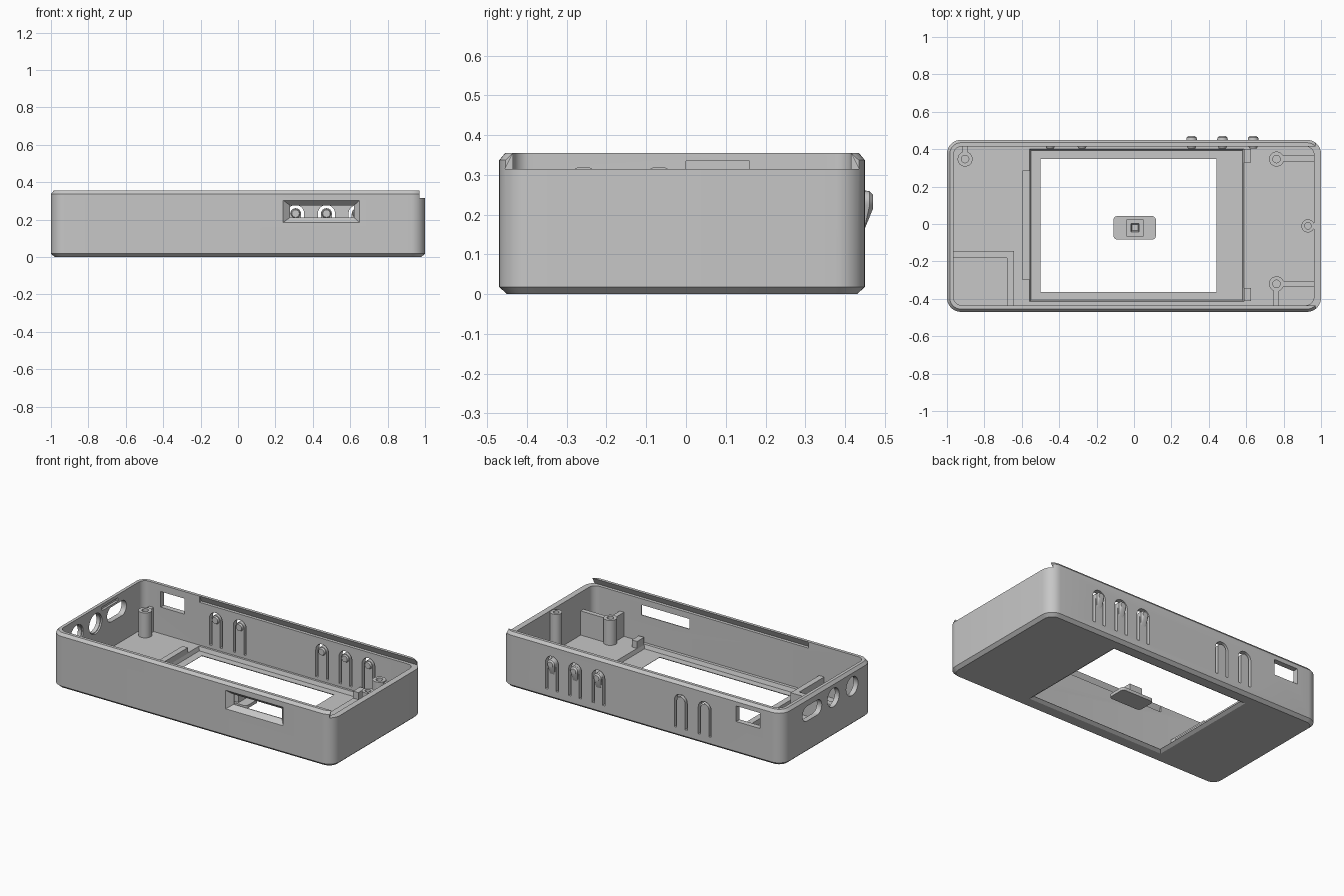
import bpy, bmesh, math

if "Cube" in bpy.data.objects:
    bpy.data.objects.remove(bpy.data.objects["Cube"])

grey = bpy.data.materials.new("plain grey")
grey.diffuse_color = (0.57, 0.57, 0.57, 1)
grey.use_nodes = True
grey.node_tree.nodes["Principled BSDF"].inputs["Base Color"].default_value = grey.diffuse_color


def finish(name, bm):
    bmesh.ops.recalc_face_normals(bm, faces=bm.faces)
    me = bpy.data.meshes.new(name)
    bm.to_mesh(me)
    bm.free()
    me.materials.append(grey)
    ob = bpy.data.objects.new(name, me)
    bpy.context.collection.objects.link(ob)
    return ob


def loft(name, rings):
    """Closed solid through equal-length rings of 3D points."""
    bm = bmesh.new()
    rows = [[bm.verts.new(p) for p in r] for r in rings]
    n = len(rows[0])
    for a, b in zip(rows, rows[1:]):
        for i in range(n):
            bm.faces.new((a[i], a[(i + 1) % n], b[(i + 1) % n], b[i]))
    bm.faces.new(rows[0][::-1])
    bm.faces.new(rows[-1])
    return finish(name, bm)


def prism(name, pts, axis, lo, hi):
    """Extrude a 2D outline along an axis."""
    place = {"x": lambda p, t: (t, p[0], p[1]),
             "y": lambda p, t: (p[0], t, p[1]),
             "z": lambda p, t: (p[0], p[1], t)}[axis]
    return loft(name, [[place(p, t) for p in pts] for t in (lo, hi)])


def rect(x0, x1, y0, y1):
    return [(x0, y0), (x1, y0), (x1, y1), (x0, y1)]


def box(name, x0, x1, y0, y1, z0, z1):
    return prism(name, rect(x0, x1, y0, y1), "z", z0, z1)


def flared(name, x0, x1, y0, y1, levels):
    """Rectangular solid whose sides move outwards by a given amount per level."""
    return loft(name, [[(x, y, z) for x, y in rect(x0 - o, x1 + o, y0 - o, y1 + o)]
                       for z, o in levels])


def arc(cx, cy, r, a0, a1, n):
    return [(cx + r * math.cos(math.radians(a0 + (a1 - a0) * i / n)),
             cy + r * math.sin(math.radians(a0 + (a1 - a0) * i / n))) for i in range(n + 1)]


def circle(cx, cy, r, n=32):
    return arc(cx, cy, r, 0, 360, n)[:-1]


def rounded(x0, x1, y0, y1, r, n=8):
    return (arc(x1 - r, y1 - r, r, 0, 90, n) + arc(x0 + r, y1 - r, r, 90, 180, n)
            + arc(x0 + r, y0 + r, r, 180, 270, n) + arc(x1 - r, y0 + r, r, 270, 360, n))


def boolean(target, tool, op="DIFFERENCE"):
    mod = target.modifiers.new("cut", "BOOLEAN")
    mod.operation, mod.object, mod.solver = op, tool, "EXACT"
    bpy.context.view_layer.objects.active = target
    bpy.ops.object.modifier_apply(modifier=mod.name)
    bpy.data.objects.remove(tool, do_unlink=True)


def smooth(ob):
    bpy.ops.object.select_all(action="DESELECT")
    ob.select_set(True)
    bpy.context.view_layer.objects.active = ob
    bpy.ops.object.shade_smooth_by_angle(angle=math.radians(25))


# Outer shell with chamfered bottom and top rims
X0, X1, Y0, Y1, FLOOR, TOP = -1.0, 1.0, -0.47, 0.45, 0.04, 0.355
case = loft("case", [
    [(x, y, z) for x, y in rounded(X0 + i, X1 - i, Y0 + i, Y1 - i, 0.075 - i)]
    for z, i in ((0, 0.02), (0.018, 0), (0.337, 0), (TOP, 0.015))])

cuts = []
# Hollow interior, lowered right end and dovetail lid groove
cuts.append(prism("cavity", rounded(-0.965, 0.962, -0.435, 0.415, 0.045), "z", FLOOR, 0.5))
cuts.append(box("right_end_cut", 0.97, 1.1, -0.6, 0.6, 0.315, 0.5))
cuts.append(prism("lid_groove", [(-0.455, 0.315), (0.435, 0.315), (0.414, 0.358), (-0.434, 0.358)],
                  "x", -0.565, 1.1))
# Screen recess with sloped sides, window flaring towards the underside
cuts.append(flared("recess", -0.55, 0.58, -0.407, 0.393,
                   ((0.015, 0), (FLOOR, 0.008), (0.06, 0.008))))
cuts.append(flared("window", -0.50, 0.44, -0.363, 0.348,
                   ((-0.01, 0.02), (0, 0.02), (0.013, 0), (0.1, 0))))
# Tapered front slot
cuts.append(loft("front_slot", [
    [(x, y, z) for x, z in rect(*b)] for y, b in (
        (-0.475, (0.235, 0.655, 0.18, 0.308)),
        (-0.440, (0.278, 0.620, 0.211, 0.276)),
        (-0.400, (0.278, 0.620, 0.211, 0.276)))]))
# Port holes in the left wall, round ones with a shallow inner counterbore
for y in (-0.258, -0.068):
    cuts.append(prism("round_port", circle(y, 0.254, 0.06), "x", -1.1, -0.9))
    cuts.append(prism("round_port_rim", circle(y, 0.254, 0.065), "x", -0.975, -0.9))
cuts.append(prism("long_port", rounded(0.05, 0.245, 0.205, 0.3, 0.045), "x", -1.1, -0.9))
cuts.append(box("port_notch", -0.98, -0.9, 0.0, 0.16, 0.313, 0.335))
# Back wall opening and horseshoe slots around the spring tongues
cuts.append(box("back_port", -0.84, -0.672, 0.3, 0.6, 0.21, 0.31))
TONGUES = (-0.448, -0.278, 0.308, 0.473, 0.637)
RO, RI = 0.046, 0.029
for x in TONGUES:
    shoe = ([(x + RO, 0.06)] + arc(x, 0.232, RO, 0, 180, 16)
            + [(x - RO, 0.06), (x - RI, 0.06)]
            + arc(x, 0.232, RI, 180, 0, 16) + [(x + RI, 0.06)])
    cuts.append(prism("tongue_slot", shoe, "y", 0.38, 0.6))
for c in cuts:
    boolean(case, c)
smooth(case)

# Screw posts with blind holes: x, y, radius, top
POSTS = {"back_left_post": (-0.903, 0.347, 0.04, 0.2),
         "back_right_post": (0.762, 0.347, 0.04, 0.2),
         "front_right_post": (0.762, -0.32, 0.04, 0.2),
         "lid_post": (0.93, -0.01, 0.035, 0.31)}
# Ribs tying each post to the walls
RIBS = {"back_left_post": [(-0.92, -0.89, 0.35, 0.42)],
        "back_right_post": [(0.76, 0.97, 0.335, 0.365)],
        "front_right_post": [(0.76, 0.97, -0.335, -0.305), (0.745, 0.775, -0.44, -0.32)],
        "lid_post": [(0.93, 0.97, -0.025, 0.005)]}
for name, (x, y, r, top) in POSTS.items():
    post = prism(name, circle(x, y, r), "z", FLOOR - 0.01, top)
    for rib in RIBS[name]:
        boolean(post, box("rib", *rib, FLOOR - 0.01, top - 0.005), "UNION")
    boolean(post, prism("hole", circle(x, y, r * 0.5, 20), "z", FLOOR + 0.03, 0.5))
    smooth(post)

# Corner divider, screen stop bar and lugs
prism("corner_divider", [(-0.97, -0.145), (-0.642, -0.145), (-0.642, -0.44), (-0.678, -0.44),
                         (-0.678, -0.182), (-0.97, -0.182)], "z", FLOOR - 0.01, 0.16)
box("screen_stop_bar", -0.595, -0.557, -0.30, 0.287, FLOOR - 0.01, 0.075)
box("screen_lug_back", 0.587, 0.625, 0.33, 0.40, FLOOR - 0.01, 0.085)
box("screen_lug_front", 0.587, 0.625, -0.413, -0.342, FLOOR - 0.01, 0.085)

# Tapered push buttons outside, small pressing nubs inside
for i, x in enumerate(TONGUES):
    smooth(loft(f"button_nub_{i}", [[(px, y, pz) for px, pz in circle(x, 0.232, r, 20)]
                                    for y, r in ((0.418, 0.026), (0.405, 0.02))]))
    if x > 0:
        bm = bmesh.new()
        for y, r in ((0.447, 0.029), (0.462, 0.027), (0.47, 0.018)):
            for px, pz in circle(x, 0.232, r, 20):
                bm.verts.new((px, y, pz))
        for dx in (-0.015, 0.015):
            bm.verts.new((x + dx, 0.447, 0.158))
        bmesh.ops.convex_hull(bm, input=bm.verts)
        smooth(finish(f"push_button_{i}", bm))

# Loose switch cap in the middle of the window
cap = prism("switch_cap", rounded(-0.11, 0.117, -0.083, 0.042, 0.02, 5), "z", 0.0, 0.02)
boolean(cap, box("stem", -0.04, 0.052, -0.067, 0.025, 0.01, 0.07), "UNION")
boolean(cap, flared("socket", -0.011, 0.021, -0.036, -0.004,
                    ((0.03, 0), (0.07, 0.006), (0.1, 0.006))))
smooth(cap)
